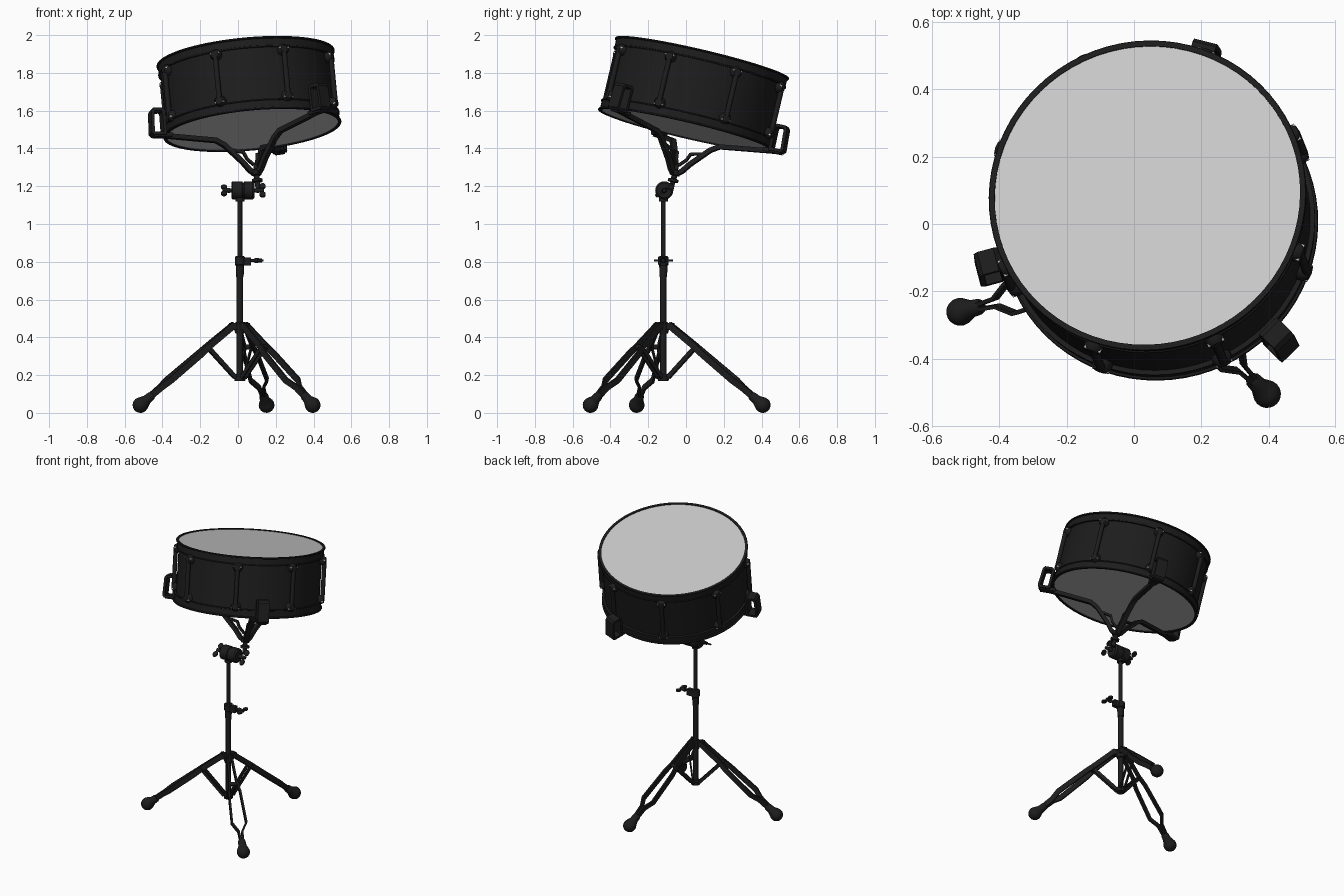
import bpy, bmesh
from math import pi, sin, cos, radians
from mathutils import Matrix, Vector

if "Cube" in bpy.data.objects:
    bpy.data.objects.remove(bpy.data.objects["Cube"])

black = bpy.data.materials.new("black")
black.diffuse_color = (0.012, 0.012, 0.012, 1)
black.use_nodes = True
black.node_tree.nodes["Principled BSDF"].inputs["Base Color"].default_value = black.diffuse_color


def finish(name, bm, M, mat=black):
    bmesh.ops.remove_doubles(bm, verts=bm.verts, dist=1e-5)
    bmesh.ops.recalc_face_normals(bm, faces=bm.faces)
    me = bpy.data.meshes.new(name)
    bm.to_mesh(me)
    bm.free()
    ob = bpy.data.objects.new(name, me)
    bpy.context.collection.objects.link(ob)
    ob.matrix_world = M
    if mat:
        me.materials.append(mat)
    return ob


def lathe(name, profile, M, n=24, mat=black):
    """Revolve (radius, height) points around local z."""
    bm = bmesh.new()
    rings = [[bm.verts.new((r * cos(2 * pi * i / n), r * sin(2 * pi * i / n), h)) for i in range(n)]
             for r, h in profile]
    for a, b in zip(rings, rings[1:]):
        for i in range(n):
            j = (i + 1) % n
            bm.faces.new((a[i], a[j], b[j], b[i]))
    bmesh.ops.dissolve_degenerate(bm, dist=1e-6, edges=bm.edges)
    return finish(name, bm, M, mat)


def strap(name, pts, w, d, M, closed=False):
    """Flat bar along (x, y, z) points: w wide along y, d deep in the xz plane."""
    bm = bmesh.new()
    pts = [Vector(p) for p in pts]
    n, rings = len(pts), []
    for i, p in enumerate(pts):
        a = pts[i - 1] if i or closed else p
        b = pts[(i + 1) % n] if i < n - 1 or closed else p
        t1 = (p - a) if (p - a).length else (b - p)
        t2 = (b - p) if (b - p).length else t1
        n1 = Vector((-t1.z, 0, t1.x)).normalized()
        n2 = Vector((-t2.z, 0, t2.x)).normalized()
        m = (n1 + n2).normalized()
        m *= d / 2 / max(m.dot(n1), 0.4)
        s = Vector((0, w / 2, 0))
        rings.append([bm.verts.new(v) for v in (p + m + s, p + m - s, p - m - s, p - m + s)])
    for i in range(n if closed else n - 1):
        a, b = rings[i], rings[(i + 1) % n]
        for k in range(4):
            bm.faces.new((a[k], a[(k + 1) % 4], b[(k + 1) % 4], b[k]))
    if not closed:
        bm.faces.new(rings[0])
        bm.faces.new(rings[-1])
    return finish(name, bm, M)


def box(name, size, M, mat=black):
    bm = bmesh.new()
    bmesh.ops.create_cube(bm, size=1, matrix=Matrix.Diagonal((*size, 1)))
    return finish(name, bm, M, mat)


def T(x, y, z):
    return Matrix.Translation((x, y, z))


def rot(deg, axis):
    return Matrix.Rotation(radians(deg), 4, axis)


def rod(r, a, b):
    return [(0, a), (r, a), (r, b), (0, b)]


AZ = (195, 315, 75)
STAND = T(0.01, -0.12, 0)

# Upright tubes and hubs
lathe("lower_post", rod(0.017, 0.18, 0.78), STAND)
lathe("upper_post", rod(0.0125, 0.75, 1.17), STAND)
lathe("leg_hub", [(0, 0.42), (0.024, 0.42), (0.03, 0.44), (0.03, 0.47), (0.022, 0.48), (0, 0.48)], STAND)
lathe("brace_hub", [(0, 0.17), (0.028, 0.17), (0.03, 0.18), (0.03, 0.195), (0.022, 0.205), (0, 0.205)], STAND)

# Tripod legs, braces and rubber feet
for az in AZ:
    L = STAND @ rot(az, 'Z')
    for s in (-1, 1):
        strap("leg_rail", [(0.03, s * 0.014, 0.468), (0.17, s * 0.022, 0.356), (0.22, s * 0.036, 0.312),
                           (0.39, s * 0.046, 0.172), (0.435, s * 0.012, 0.134), (0.49, s * 0.007, 0.088)],
              0.012, 0.034, L)
        strap("leg_brace", [(0.178, s * 0.016, 0.35), (0.025, s * 0.014, 0.187)], 0.008, 0.022, L)
    box("leg_bracket", (0.05, 0.04, 0.035), L @ T(0.03, 0, 0.458))
    lathe("brace_pivot", rod(0.013, -0.032, 0.032), L @ T(0.178, 0, 0.348) @ rot(90, 'X'), 12)
    ball = [(0.0415 * sin(a * pi / 12), 0.0415 * -cos(a * pi / 12)) for a in range(9)]
    lathe("rubber_foot", ball + [(0.026, 0.045), (0.024, 0.075), (0.019, 0.085), (0, 0.085)],
          L @ T(0.545, 0, 0.0415) @ rot(-50.7, 'Y'))


def wing_nut(name, M, span):
    """Wing nut turning around local x, wings along y."""
    lathe(name + "_boss", [(0, -0.02), (0.014, -0.02), (0.01, 0.02), (0, 0.02)], M @ rot(90, 'Y'), 12)
    for s in (0, 180):
        lathe(name + "_wing", rod(0.02, -0.005, 0.005),
              M @ rot(s, 'X') @ T(0.012, span * 0.62, 0) @ Matrix.Diagonal((0.8, span * 19, 1, 1)), 16)


# Height clamp
lathe("height_clamp", [(0, 0.72), (0.02, 0.72), (0.022, 0.78), (0.027, 0.785), (0.027, 0.825), (0.02, 0.83),
                       (0, 0.83)], STAND)
box("clamp_lug", (0.05, 0.03, 0.042), STAND @ T(0.035, 0, 0.802))
lathe("clamp_screw", rod(0.007, 0, 0.07), STAND @ T(0.04, 0, 0.807) @ rot(90, 'Y'), 12)
wing_nut("clamp_nut", STAND @ T(0.098, 0, 0.807), 0.05)

# Tilter barrel
TILT = T(0, -0.115, 1.178)
lathe("tilter_barrel", [(0, -0.035), (0.042, -0.035), (0.048, -0.028), (0.048, 0.022), (0.043, 0.025),
                        (0.043, 0.031), (0.048, 0.034), (0.048, 0.078), (0.04, 0.088), (0, 0.088)],
      TILT @ rot(90, 'Y'))
lathe("tilter_axle", rod(0.011, -0.065, 0.12), TILT @ rot(90, 'Y'), 12)
lathe("tilter_socket", rod(0.024, 1.12, 1.16), STAND)
wing_nut("tilter_nut_left", TILT @ rot(30, 'X') @ T(-0.062, 0, 0) @ rot(180, 'Z'), 0.055)
wing_nut("tilter_nut_right", TILT @ rot(40, 'X') @ T(0.118, 0, 0), 0.055)

# Drum frame: origin at centre of the lower head, local z along the drum axis
axis = Vector((-0.092, 0.228, 0.969))
DRUM = T(0.076, -0.005, 1.497) @ Vector((0, 0, 1)).rotation_difference(axis).to_matrix().to_4x4()
H = 0.395

# Shell and hoops
lathe("drum_shell", [(0.455, 0.015), (0.455, H - 0.015)], DRUM, 72)
hoop = [(0.456, 0.012), (0.456, 0), (0.472, 0), (0.474, 0.004), (0.472, 0.009), (0.465, 0.011),
        (0.465, 0.048), (0.469, 0.05), (0.469, 0.056), (0.454, 0.056)]
lathe("lower_hoop", hoop, DRUM, 72)
lathe("upper_hoop", [(r, H - h) for r, h in hoop], DRUM, 72)
lathe("lower_head", [(0, 0.006), (0.459, 0.006)], DRUM, 72, None)
lathe("upper_head", [(0, H - 0.005), (0.461, H - 0.005)], DRUM, 72, None)

# Eight tension lugs
for k in range(8):
    A = DRUM @ rot(-65 + 45 * k, 'Z')
    lathe("lug_tube", rod(0.014, 0.07, 0.325), A @ T(0.478, 0, 0), 12)
    for h, s in ((0.07, -1), (0.322, 1)):
        lathe("lug_post", [(0, 0), (0.03, 0), (0.03, 0.022), (0.02, 0.038), (0, 0.042)],
              A @ T(0.45, 0, h) @ rot(90, 'Y'), 20)
        for side in (-1, 1):
            box("lug_glint", (0.012, 0.014, 0.008), A @ T(0.48, side * 0.019, h + s * 0.008), None)

# Basket: stem, three arms, gripping claws
lathe("basket_stem", [(0, -0.325), (0.013, -0.325), (0.013, -0.285), (0.028, -0.283), (0.028, -0.268),
                      (0.015, -0.264), (0.015, -0.25), (0.027, -0.246), (0.027, -0.22), (0.012, -0.215),
                      (0.012, -0.18), (0, -0.18)], DRUM)
for az in AZ:
    A = DRUM @ rot(az, 'Z')
    strap("basket_arm", [(0.01, 0, -0.237), (0.035, 0, -0.218), (0.07, 0, -0.172), (0.16, 0, -0.078),
                         (0.205, 0, -0.05), (0.5, 0, -0.014)], 0.03, 0.024, A)
    strap("arm_strut", [(0.01, 0, -0.19), (0.045, 0, -0.155), (0.06, 0, -0.12), (0.12, 0, -0.105)],
          0.018, 0.014, A)
    box("claw_base", (0.1, 0.05, 0.02), A @ T(0.495, 0, -0.014))
    strap("claw_grip", [(0.486, 0, -0.008), (0.545, 0, -0.008), (0.552, 0, 0.0), (0.545, 0, 0.112),
                        (0.537, 0, 0.122), (0.495, 0, 0.122), (0.484, 0, 0.112)], 0.072, 0.016, A, True)

# Smooth curved surfaces, keep edges crisp
bpy.ops.object.select_all(action='SELECT')
bpy.context.view_layer.objects.active = bpy.context.collection.objects[0]
bpy.ops.object.shade_smooth_by_angle(angle=radians(35))
